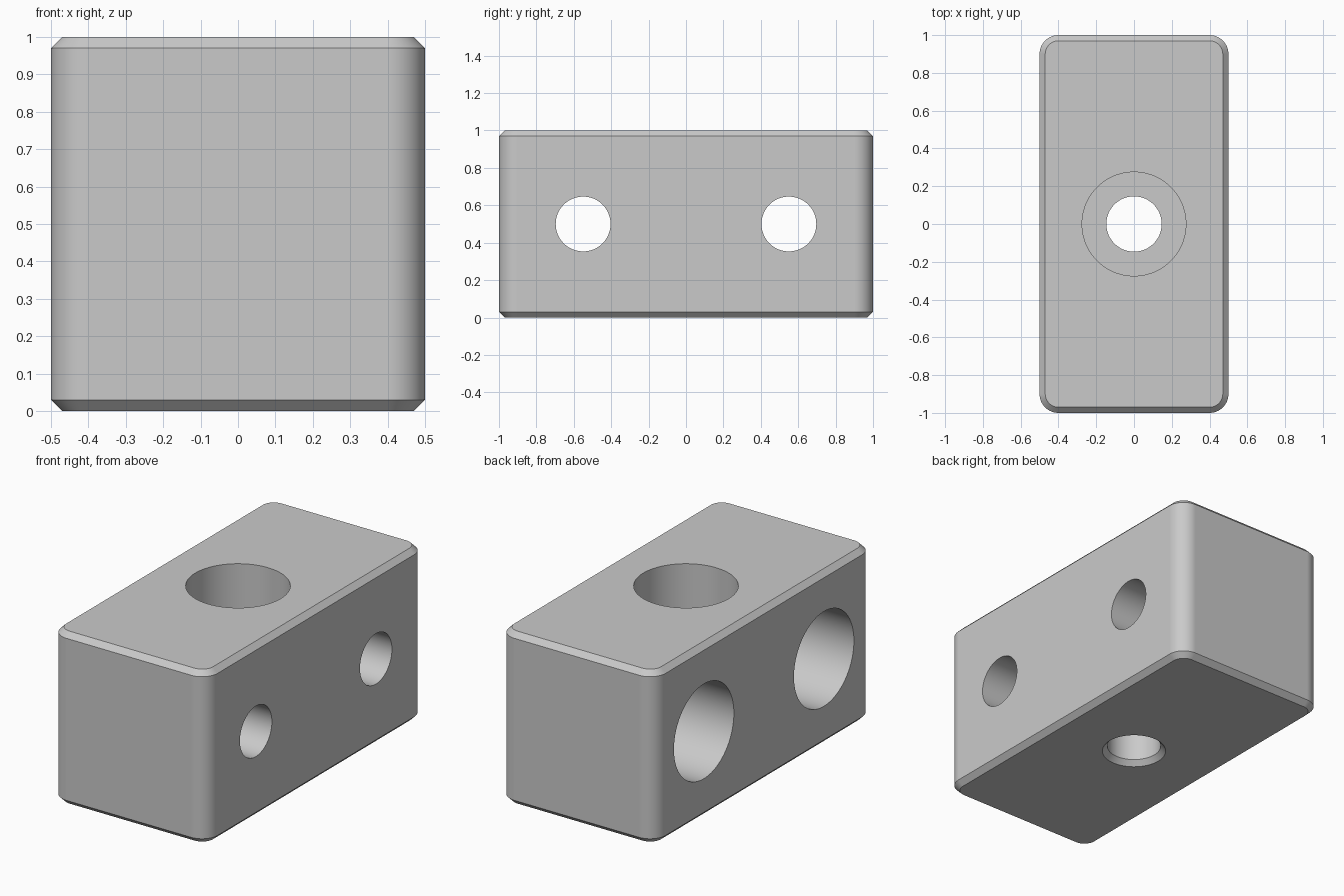
import bpy, bmesh
from math import sin, cos, pi
from mathutils import Matrix

cube = bpy.data.objects.get("Cube")
if cube:
    bpy.data.objects.remove(cube)

HALF_X, HALF_Y, HEIGHT = 0.5, 1.0, 1.0
CORNER, CHAMFER = 0.1, 0.03
BORE, COUNTERBORE, DEPTH = 0.1465, 0.2748, 0.55

grey = bpy.data.materials.new("machined grey")
grey.use_nodes = True
colour = (0.59, 0.59, 0.59, 1)
grey.diffuse_color = colour
grey.node_tree.nodes["Principled BSDF"].inputs["Base Color"].default_value = colour


def loft(name, rings):
    """Closed solid through rings of equal point count."""
    bm = bmesh.new()
    loops = [[bm.verts.new(p) for p in ring] for ring in rings]
    n = len(loops[0])
    for low, high in zip(loops, loops[1:]):
        for i in range(n):
            j = (i + 1) % n
            bm.faces.new((low[i], low[j], high[j], high[i]))
    bm.faces.new(loops[0][::-1])
    bm.faces.new(loops[-1])
    mesh = bpy.data.meshes.new(name)
    bm.to_mesh(mesh)
    bm.free()
    mesh.materials.append(grey)
    obj = bpy.data.objects.new(name, mesh)
    bpy.context.collection.objects.link(obj)
    return obj


def rounded_rect(z, inset, steps=16):
    r, ring = CORNER - inset, []
    for k, (sx, sy) in enumerate([(1, 1), (-1, 1), (-1, -1), (1, -1)]):
        for s in range(steps + 1):
            a = (k + s / steps) * pi / 2
            ring.append((sx * (HALF_X - CORNER) + r * cos(a),
                         sy * (HALF_Y - CORNER) + r * sin(a), z))
    return ring


def circle(r, z, n=96):
    return [(r * cos(2 * pi * i / n), r * sin(2 * pi * i / n), z) for i in range(n)]


def hole_cutter(name, profile, matrix):
    """Stepped round cutter along local z, cut out of the block."""
    cutter = loft(name, [circle(r, z) for r, z in profile])
    cutter.data.transform(matrix)
    cutter.hide_render = True
    cutter.hide_viewport = True
    cut = block.modifiers.new(name, "BOOLEAN")
    cut.operation = "DIFFERENCE"
    cut.solver = "EXACT"
    cut.object = cutter
    return cutter


# Block with rounded upright corners and chamfered rims
block = loft("block", [rounded_rect(0, CHAMFER), rounded_rect(CHAMFER, 0),
                       rounded_rect(HEIGHT - CHAMFER, 0), rounded_rect(HEIGHT, CHAMFER)])

# Counterbored holes: wide on the top and right side, narrow on the opposite side
step = [(BORE, 1 - DEPTH), (COUNTERBORE, 1 - DEPTH), (COUNTERBORE, 1.1)]
lead_in = [(BORE + 0.045, -0.02), (BORE, 0.03)]
cutters = [hole_cutter("top_hole", lead_in + step, Matrix())]
for side, y in (("front", -0.55), ("back", 0.55)):
    turn = Matrix.Translation((HALF_X, y, HEIGHT / 2)) @ Matrix.Rotation(-pi / 2, 4, "Y")
    cutters.append(hole_cutter(side + "_cross_hole", [(BORE, -0.1)] + step, turn))

# Apply the cuts, then smooth the round walls and keep the flats even
bpy.ops.object.select_all(action="DESELECT")
block.select_set(True)
bpy.context.view_layer.objects.active = block
for cut in list(block.modifiers):
    bpy.ops.object.modifier_apply(modifier=cut.name)
for cutter in cutters:
    bpy.data.objects.remove(cutter)
bpy.ops.object.shade_smooth_by_angle(angle=pi / 6)
block.modifiers.new("even_flats", "WEIGHTED_NORMAL").keep_sharp = True
